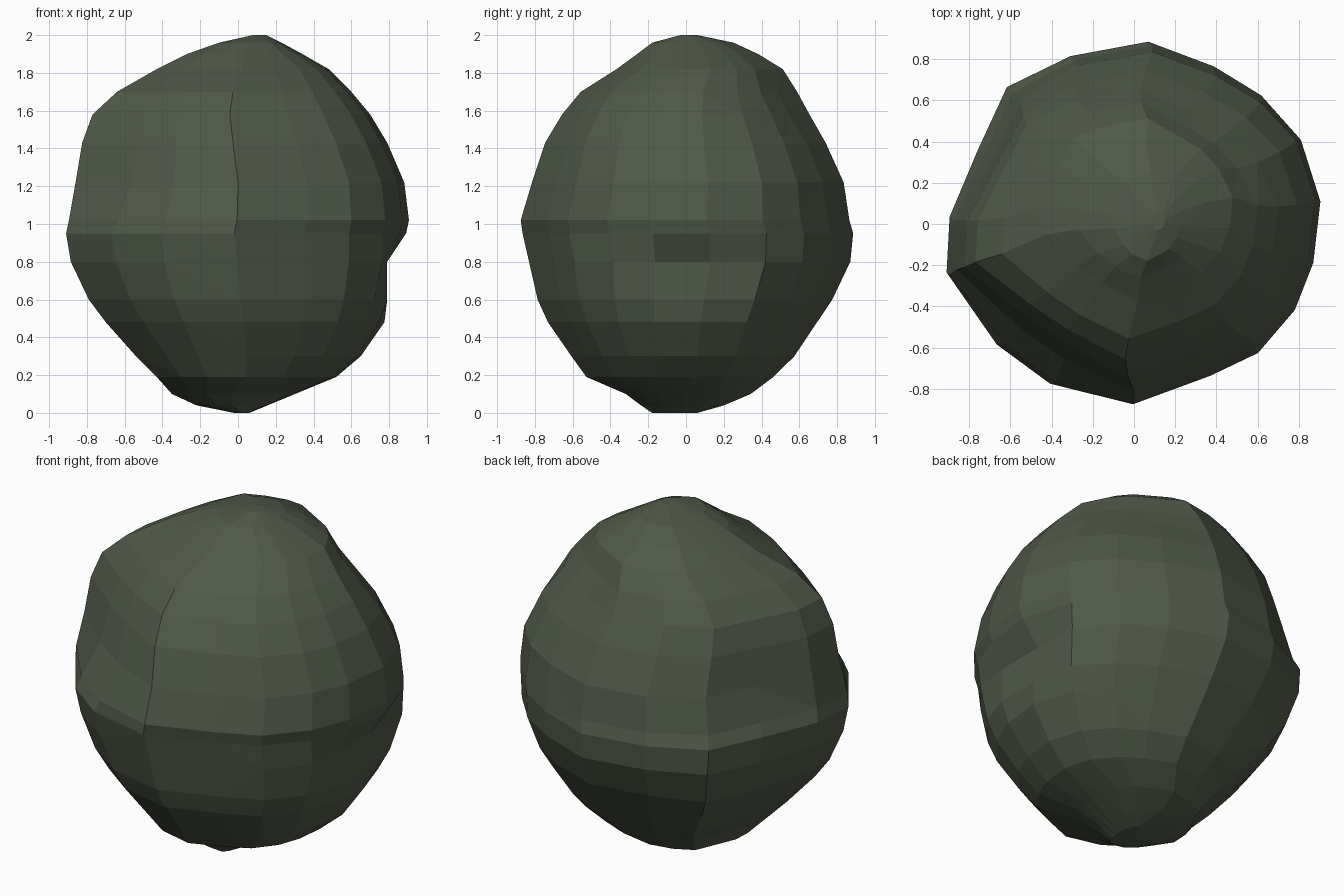
import bpy, bmesh

# Plan outline of the boulder at its widest, anticlockwise from the back
OUTLINE = [(0.08, 0.88), (-0.30, 0.81), (-0.61, 0.66), (-0.75, 0.36), (-0.89, 0.03),
           (-0.905, -0.24), (-0.66, -0.59), (-0.40, -0.78), (-0.01, -0.87), (0.37, -0.73),
           (0.60, -0.62), (0.78, -0.41), (0.87, -0.18), (0.905, 0.12), (0.81, 0.42),
           (0.63, 0.62), (0.40, 0.76)]

# Height, then left, right, front and back extents
LEVELS = [
    (0.00, -0.02, 0.06, -0.18, 0.06),
    (0.04, -0.22, 0.16, -0.24, 0.20),
    (0.10, -0.35, 0.30, -0.32, 0.34),
    (0.19, -0.43, 0.52, -0.53, 0.46),
    (0.30, -0.54, 0.65, -0.61, 0.57),
    (0.48, -0.70, 0.775, -0.735, 0.69),
    (0.60, -0.79, 0.835, -0.79, 0.77),
    (0.80, -0.885, 0.885, -0.84, 0.865),
    (0.95, -0.91, 0.89, -0.87, 0.88),
    (1.02, -0.895, 0.905, -0.88, 0.86),
    (1.22, -0.86, 0.88, -0.82, 0.83),
    (1.43, -0.825, 0.79, -0.75, 0.735),
    (1.58, -0.77, 0.70, -0.66, 0.65),
    (1.70, -0.64, 0.60, -0.56, 0.585),
    (1.82, -0.43, 0.48, -0.37, 0.51),
    (1.90, -0.27, 0.34, -0.26, 0.38),
    (1.96, -0.10, 0.23, -0.18, 0.25),
    (2.00, 0.08, 0.15, -0.03, 0.06),
]


def bump(z, centre, width):
    """1 at the centre height, easing to 0 at the given distance."""
    return max(0.0, 1 - ((z - centre) / width) ** 2)


def chipped(x, y, z):
    """Push the corners in or out at certain heights."""
    if x < -0.3 and -0.8 < y < -0.5:      # front-left shoulder
        return 1 - 0.13 * bump(z, 1.5, 0.55)
    if -0.8 < x < -0.5 and y > 0.3:       # back-left corner
        return 1 - 0.05 * bump(z, 1.3, 0.35) + 0.06 * bump(z, 0.5, 0.35) + 0.05 * bump(z, 1.85, 0.15)
    if x > 0.3 and y > 0.3:               # top of back-right corner
        return 1 - 0.06 * bump(z, 1.75, 0.25)
    return 1.0


# Stack the rings and skin them
bm = bmesh.new()
rings = []
for z, left, right, front, back in LEVELS:
    ring = []
    for x, y in OUTLINE:
        k = chipped(x, y, z)
        px = (left + right) / 2 + k * x / 0.905 * (right - left) / 2
        py = (front + back) / 2 + k * y / 0.875 * (back - front) / 2
        if 0.55 < z < 0.85:               # hollow worn into the right side
            px = min(px, 0.79)
        ring.append(bm.verts.new((px, py, z)))
    rings.append(ring)
n = len(OUTLINE)
for low, high in zip(rings, rings[1:]):
    for i in range(n):
        j = (i + 1) % n
        bm.faces.new((low[i], low[j], high[j], high[i]))
bm.faces.new(rings[0][::-1])
bm.faces.new(rings[-1])
bmesh.ops.recalc_face_normals(bm, faces=bm.faces)

# Merge nearly flat neighbours into broad facets
bmesh.ops.dissolve_limit(bm, angle_limit=0.06, verts=bm.verts, edges=bm.edges)
bmesh.ops.triangulate(bm, faces=[f for f in bm.faces if len(f.verts) > 4])

mesh = bpy.data.meshes.new("boulder")
bm.to_mesh(mesh)
bm.free()
stone = bpy.data.materials.new("dark mossy stone")
stone.diffuse_color = (0.08, 0.1, 0.066, 1)
mesh.materials.append(stone)
boulder = bpy.data.objects.new("boulder", mesh)
bpy.context.collection.objects.link(boulder)
